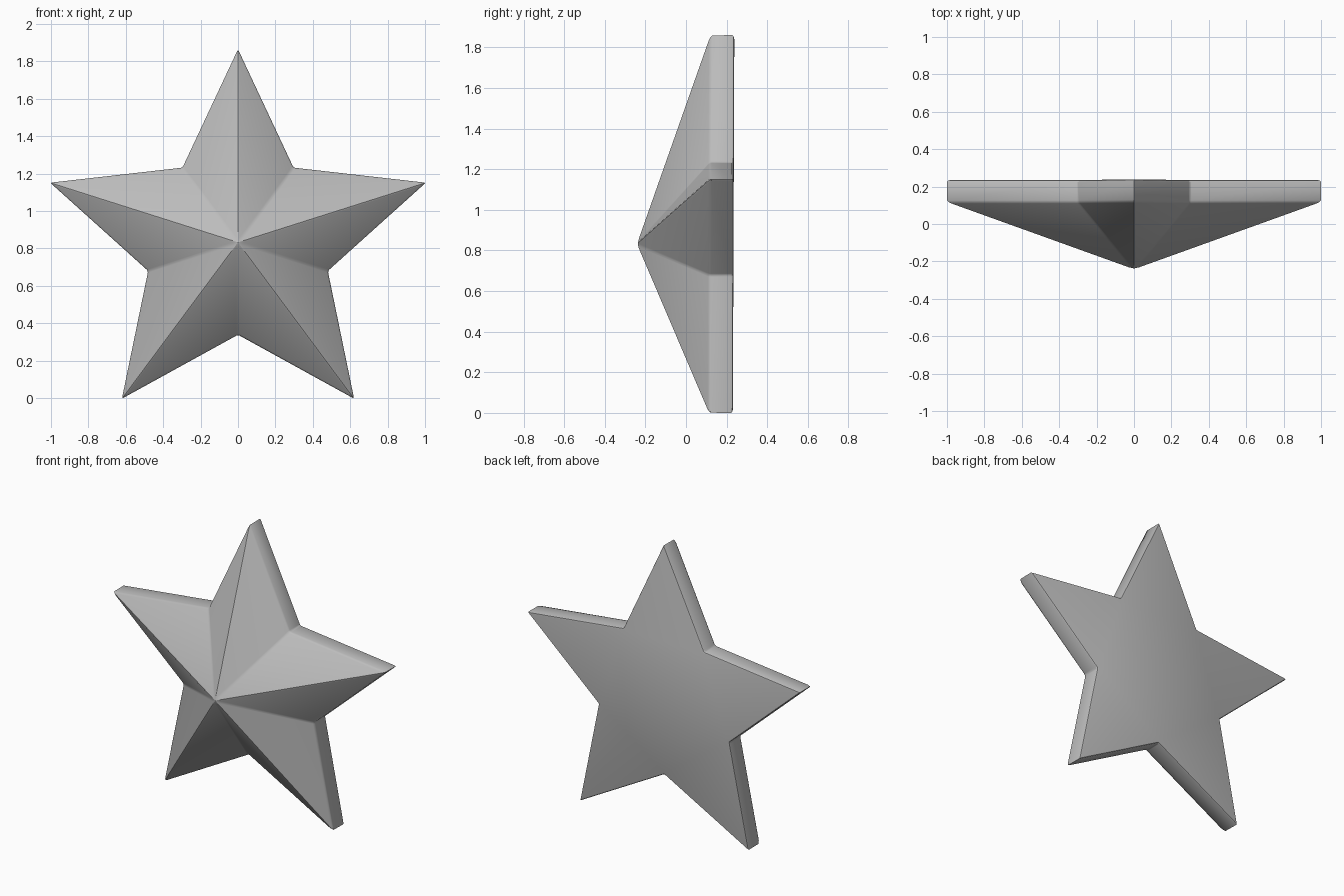
import bpy
import bmesh
from math import sin, cos, pi, radians
from mathutils import Vector

cube = bpy.data.objects.get("Cube")
if cube:
    bpy.data.objects.remove(cube, do_unlink=True)

CENTRE_Z = 0.835
OUTER, INNER, SQUASH = 1.056, 0.505, 0.978
RIM_FRONT, RIM_BACK, APEX = 0.115, 0.234, -0.245
LEAN = 0.004

grey = bpy.data.materials.new("plain_grey")
grey.use_nodes = True
colour = (0.5, 0.5, 0.5, 1)
grey.diffuse_color = colour
grey.node_tree.nodes["Principled BSDF"].inputs["Base Color"].default_value = colour


def star_point(i, y):
    r = INNER if i % 2 else OUTER
    a = i * pi / 5
    return Vector((r * sin(a), y, CENTRE_Z + r * cos(a) * SQUASH))


# Faceted front rising to an apex, straight rim and flat back
bm = bmesh.new()
front = [bm.verts.new(star_point(i, RIM_FRONT)) for i in range(10)]
back = [bm.verts.new(star_point(i, RIM_BACK)) for i in range(10)]
apex = bm.verts.new((0, APEX, CENTRE_Z))
for i in range(10):
    j = (i + 1) % 10
    bm.faces.new((front[i], front[j], apex))
    bm.faces.new((front[i], back[i], back[j], front[j]))
bm.faces.new(back)
bmesh.ops.recalc_face_normals(bm, faces=bm.faces)

# Softly rounded edges
bmesh.ops.bevel(bm, geom=bm.edges[:], offset=0.01, segments=2,
                profile=0.5, affect='EDGES', clamp_overlap=True)

# Slight backward lean, then rest on the ground
for v in bm.verts:
    v.co.y += LEAN * (v.co.z - CENTRE_Z)
low = min(v.co.z for v in bm.verts)
for v in bm.verts:
    v.co.z -= low

mesh = bpy.data.meshes.new("star")
bm.to_mesh(mesh)
bm.free()
star = bpy.data.objects.new("star", mesh)
bpy.context.collection.objects.link(star)
mesh.materials.append(grey)
bpy.context.view_layer.objects.active = star
star.select_set(True)
bpy.ops.object.shade_smooth_by_angle(angle=radians(30))
